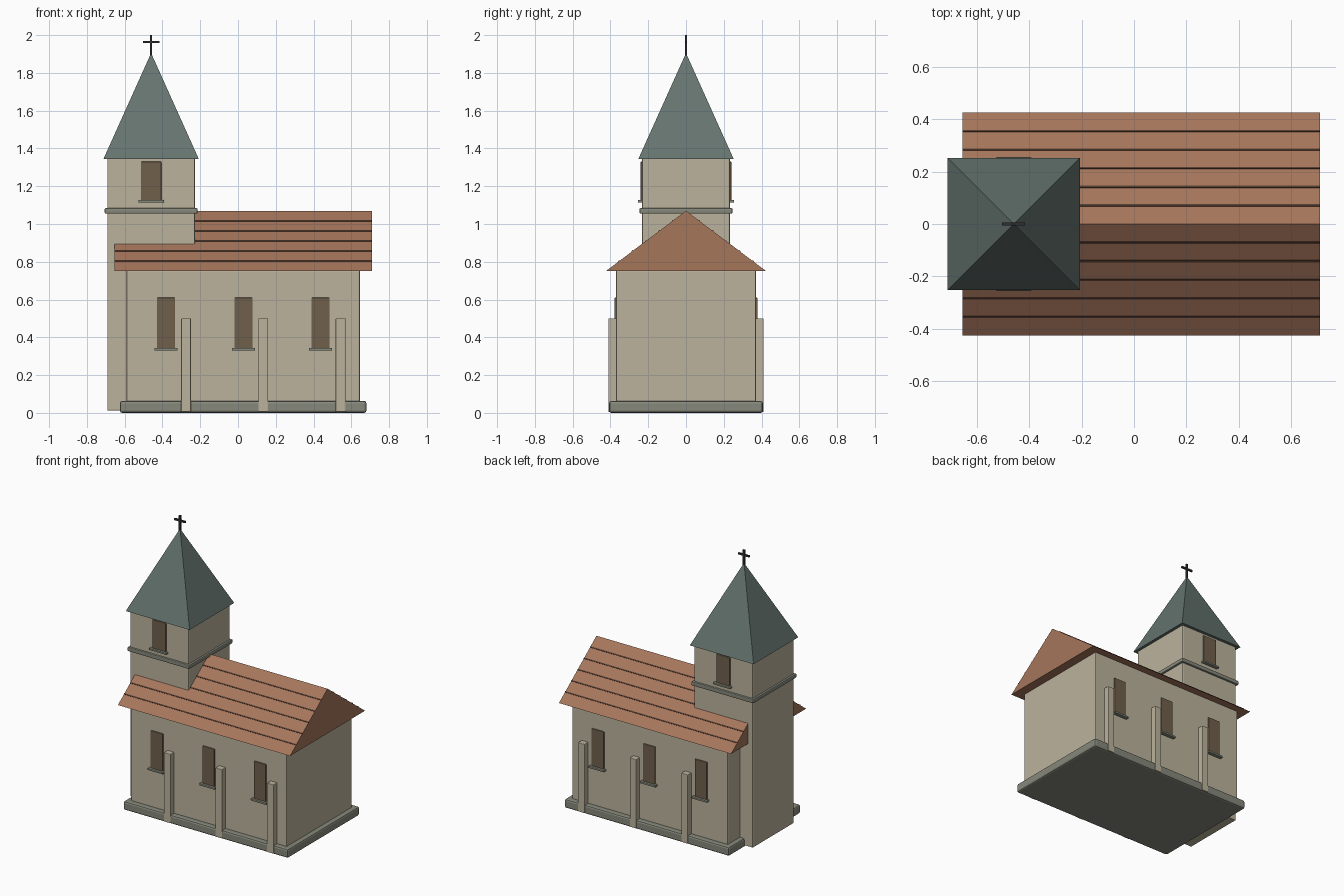
import bpy, bmesh, math

if "Cube" in bpy.data.objects:
    bpy.data.objects.remove(bpy.data.objects["Cube"])


def material(name, rgb):
    m = bpy.data.materials.new(name)
    m.diffuse_color = (*rgb, 1)
    m.use_nodes = True
    m.node_tree.nodes["Principled BSDF"].inputs["Base Color"].default_value = m.diffuse_color
    return m


PLASTER = material("plaster", (0.50, 0.45, 0.34))
STONE = material("stone", (0.24, 0.25, 0.20))
TILE = material("roof_tile", (0.38, 0.18, 0.105))
DARK_TILE = material("tile_edge", (0.09, 0.045, 0.03))
SLATE = material("green_slate", (0.13, 0.175, 0.155))
WOOD = material("dark_shutter", (0.16, 0.115, 0.07))
IRON = material("iron", (0.03, 0.03, 0.03))


def mesh_object(name, bm, mat, bevel=0):
    bmesh.ops.recalc_face_normals(bm, faces=bm.faces)
    mesh = bpy.data.meshes.new(name)
    bm.to_mesh(mesh)
    bm.free()
    mesh.materials.append(mat)
    ob = bpy.data.objects.new(name, mesh)
    bpy.context.collection.objects.link(ob)
    if bevel:
        mod = ob.modifiers.new("bevel", 'BEVEL')
        mod.width = bevel
        mod.segments = 2
    return ob


def box(name, x, y, z, mat, bevel=0):
    """Box from (min, max) ranges on each axis."""
    bm = bmesh.new()
    bmesh.ops.create_cube(bm, size=1)
    for v in bm.verts:
        v.co = [r[0] + (c + 0.5) * (r[1] - r[0]) for c, r in zip(v.co, (x, y, z))]
    return mesh_object(name, bm, mat, bevel)


def wall_box(name, cx, width, side, y0, y1, z, mat, bevel):
    """Box standing off the front (side -1) or back (side 1) wall."""
    return box(name, (cx - width / 2, cx + width / 2),
               sorted((side * y0, side * y1)), z, mat, bevel)


# Nave body and plinth
box("nave_walls", (-0.59, 0.645), (-0.37, 0.37), (0.01, 0.755), PLASTER, 0.006)
box("plinth", (-0.625, 0.68), (-0.407, 0.407), (0, 0.063), STONE, 0.012)

# Gabled roof prism
X0, X1, EAVE, Z0, Z1 = -0.655, 0.71, 0.425, 0.75, 1.07
bm = bmesh.new()
profile = [bm.verts.new((X0, y, z)) for y, z in ((-EAVE, Z0), (EAVE, Z0), (0, Z1))]
face = bm.faces.new(profile)
ext = bmesh.ops.extrude_face_region(bm, geom=[face], use_keep_orig=True)
for v in ext["geom"]:
    if isinstance(v, bmesh.types.BMVert):
        v.co.x = X1
mesh_object("nave_roof", bm, TILE)

# Tile course lines on both slopes
slope = math.atan2(Z1 - Z0, EAVE)
for side in (-1, 1):
    for i in range(1, 6):
        t = i / 6
        ob = box("tile_course", (X0, X1), (-0.004, 0.004), (-0.004, 0.003), DARK_TILE)
        ob.location = (0, side * EAVE * t, Z1 - (Z1 - Z0) * t)
        ob.rotation_euler.x = -side * slope

# Nave windows, sills and buttresses on both long walls
for side in (-1, 1):
    for cx in (-0.381, 0.029, 0.437):
        wall_box("nave_window", cx, 0.096, side, 0.35, 0.379, (0.34, 0.61), WOOD, 0.004)
        wall_box("nave_window_sill", cx, 0.122, side, 0.35, 0.395, (0.33, 0.344), STONE, 0.003)
    for cx in (-0.275, 0.134, 0.543):
        wall_box("buttress", cx, 0.052, side, 0.35, 0.411, (0.005, 0.50), PLASTER, 0.004)

# Tower shaft and string course
TX, TH = -0.46, 0.232
box("tower", (TX - TH, TX + TH), (-TH, TH), (0.012, 1.35), PLASTER, 0.006)
box("string_course", (TX - 0.246, TX + 0.246), (-0.246, 0.246), (1.055, 1.084), STONE, 0.006)

# Belfry windows, front and back
for side in (-1, 1):
    wall_box("belfry_window", TX, 0.108, side, 0.21, 0.24, (1.12, 1.33), WOOD, 0.004)
    wall_box("belfry_sill", TX, 0.136, side, 0.21, 0.255, (1.114, 1.127), STONE, 0.003)

# Pyramid spire
bm = bmesh.new()
base = [bm.verts.new((TX + sx * 0.253, sy * 0.253, 1.343))
        for sx, sy in ((-1, -1), (1, -1), (1, 1), (-1, 1))]
tip = bm.verts.new((TX, 0, 1.905))
bm.faces.new(base)
for i in range(4):
    bm.faces.new((base[i], base[(i + 1) % 4], tip))
mesh_object("spire", bm, SLATE)

# Cross
box("cross_upright", (TX - 0.006, TX + 0.006), (-0.006, 0.006), (1.88, 2.0), IRON)
box("cross_bar", (TX - 0.044, TX + 0.044), (-0.006, 0.006), (1.957, 1.969), IRON)
